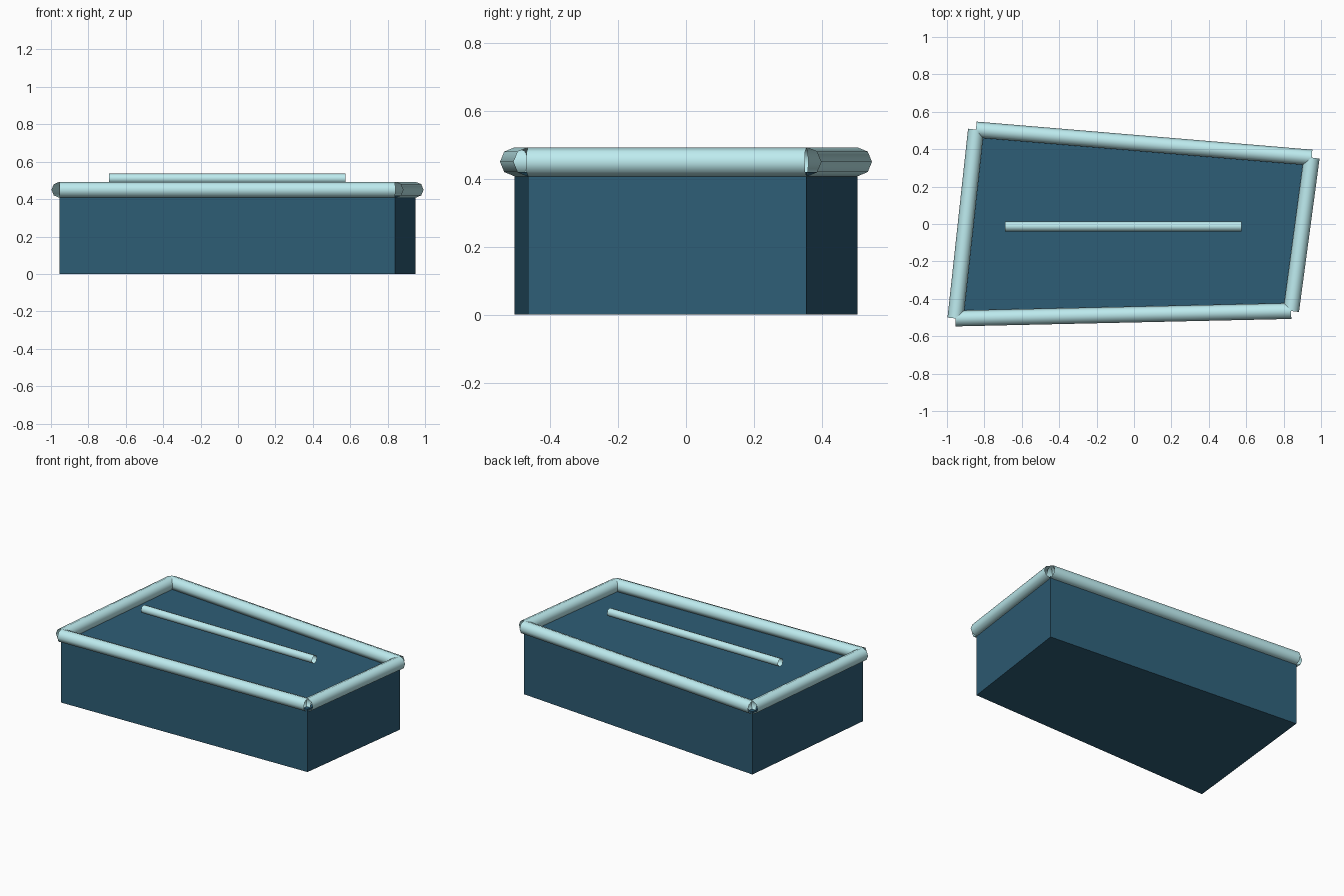
import bpy, bmesh

if "Cube" in bpy.data.objects:
    bpy.data.objects.remove(bpy.data.objects["Cube"])

def material(name, rgb):
    m = bpy.data.materials.new(name)
    m.diffuse_color = (*rgb, 1)
    m.use_nodes = True
    m.node_tree.nodes["Principled BSDF"].inputs["Base Color"].default_value = m.diffuse_color
    return m

BLUE = material("deep_blue", (0.027, 0.11, 0.18))
PALE = material("pale_aqua", (0.51, 0.83, 0.86))

# Plan corners: front left, front right, back right, back left
corners = [(-0.955, -0.505), (0.84, -0.465), (0.95, 0.355), (-0.845, 0.505)]

def slab(name, outline, height, mat):
    bm = bmesh.new()
    face = bm.faces.new([bm.verts.new((x, y, 0)) for x, y in outline])
    ext = bmesh.ops.extrude_face_region(bm, geom=[face], use_keep_orig=True)
    for v in ext["geom"]:
        if isinstance(v, bmesh.types.BMVert):
            v.co.z += height
    bmesh.ops.recalc_face_normals(bm, faces=bm.faces)
    me = bpy.data.meshes.new(name)
    bm.to_mesh(me)
    bm.free()
    me.materials.append(mat)
    bpy.context.collection.objects.link(bpy.data.objects.new(name, me))

def tube(name, a, b, radius):
    # Open eight-sided smooth tube along a straight curve
    cu = bpy.data.curves.new(name, 'CURVE')
    cu.dimensions = '3D'
    cu.bevel_depth = radius
    cu.bevel_resolution = 2
    sp = cu.splines.new('POLY')
    sp.points.add(1)
    sp.points[0].co = (*a, 1)
    sp.points[1].co = (*b, 1)
    sp.use_smooth = True
    cu.materials.append(PALE)
    bpy.context.collection.objects.link(bpy.data.objects.new(name, cu))

# Solid base
slab("base_block", corners, 0.42, BLUE)

# Rim rails around the top edge
for i, side in enumerate(("front", "right", "back", "left")):
    a, b = corners[i], corners[(i + 1) % 4]
    tube(side + "_rim_rail", (*a, 0.45), (*b, 0.45), 0.0425)

# Bar above the top face
tube("centre_bar", (-0.69, -0.013, 0.51), (0.575, -0.013, 0.51), 0.027)
